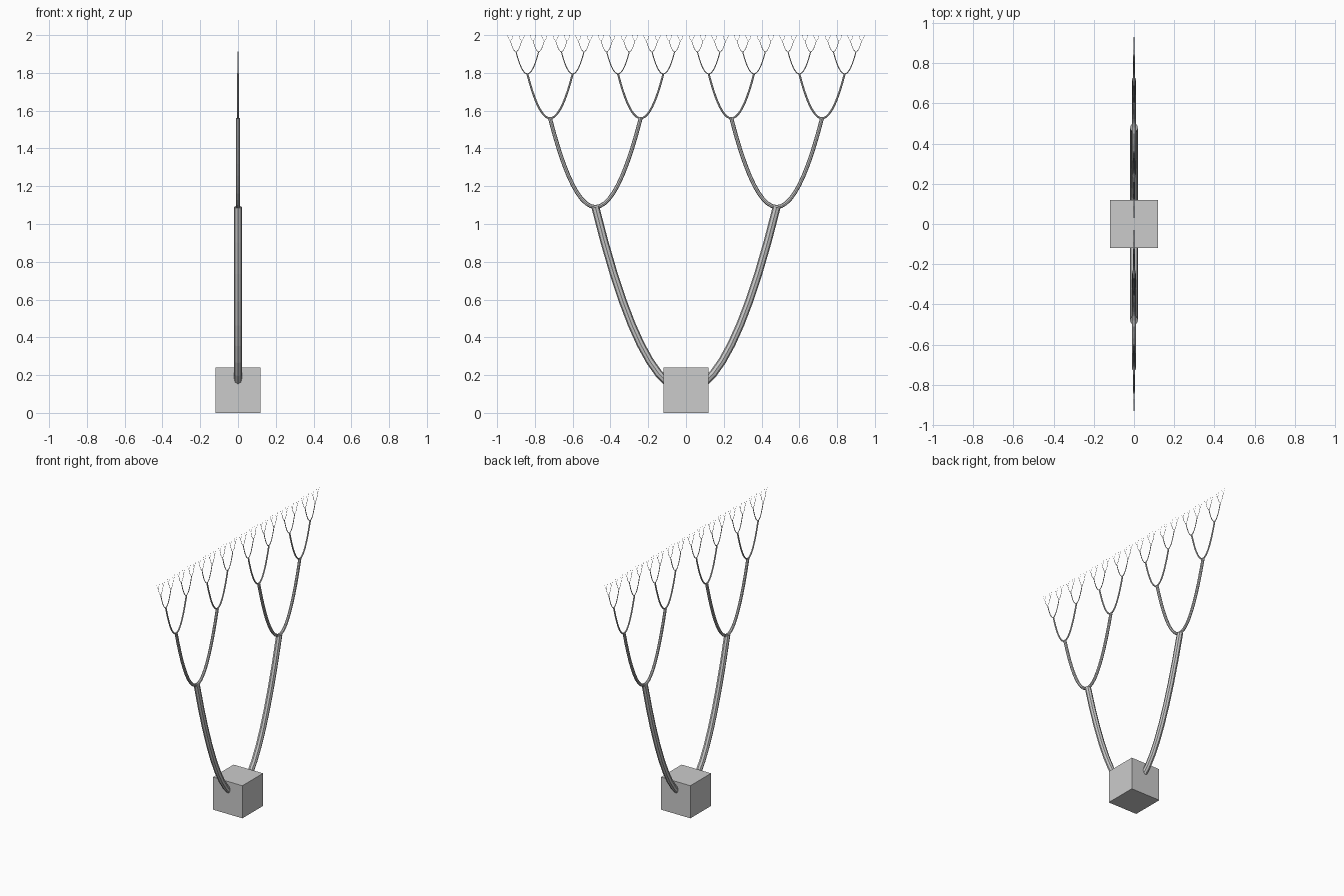
import bpy

if "Cube" in bpy.data.objects:
    bpy.data.objects.remove(bpy.data.objects["Cube"])

LEVELS = 6
STEPS = 10  # segments per fork arm


def add_fork(spline_points, name, radius):
    # one object per level: all forks of that level as swept tubes
    curve = bpy.data.curves.new(name, 'CURVE')
    curve.dimensions = '3D'
    curve.bevel_depth = radius
    curve.bevel_resolution = 2
    curve.use_fill_caps = True
    for pts in spline_points:
        s = curve.splines.new('POLY')
        s.points.add(len(pts) - 1)
        for p, co in zip(s.points, pts):
            p.co = (*co, 1)
        s.use_smooth = False
    obj = bpy.data.objects.new(name, curve)
    bpy.context.collection.objects.link(obj)


def parabola(y, z, width, height):
    ts = [i / STEPS for i in range(-STEPS, STEPS + 1)]
    return [(0, y + width * t, z + height * t * t) for t in ts]


# base block
bpy.ops.mesh.primitive_cube_add(size=0.24, location=(0, 0, 0.12))
bpy.context.object.name = "base_block"

# branching arms, each level half the size of the one below
tips, z = [0.0], 0.12
width, height, radius = 0.48, 0.97, 0.021
for level in range(LEVELS):
    add_fork([parabola(y, z, width, height) for y in tips],
             f"branch_level_{level + 1}", radius)
    tips = [y + s * width for y in tips for s in (-1, 1)]
    z += height
    height = 0.47 if level == 0 else height / 2
    width /= 2
    radius /= 2
